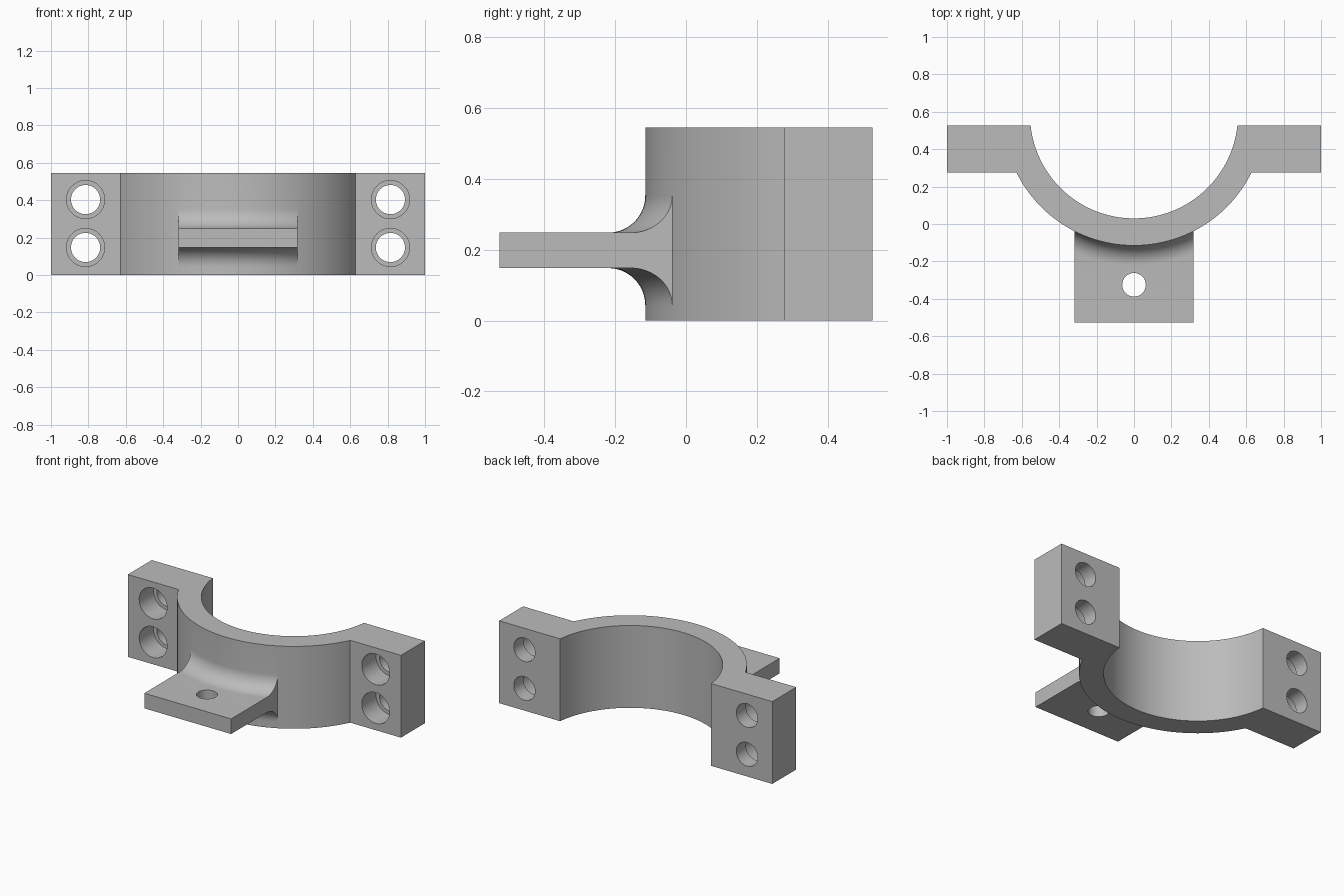
import bpy, bmesh, math

if "Cube" in bpy.data.objects:
    bpy.data.objects.remove(bpy.data.objects["Cube"], do_unlink=True)

HEIGHT = 0.545
AXIS_Y = 0.586                      # axis of the half ring
R_IN, R_OUT = 0.556, 0.701
BACK, FLANGE_FRONT, FRONT = 0.526, 0.276, -0.526
TAB_X, TAB_LOW, TAB_HIGH = 0.318, 0.148, 0.248
FILLET = 0.105

grey = bpy.data.materials.new("plain grey")
grey.use_nodes = True
colour = (0.5, 0.5, 0.5, 1)
grey.diffuse_color = colour
grey.node_tree.nodes["Principled BSDF"].inputs["Base Color"].default_value = colour


def finish(name, bm):
    bmesh.ops.recalc_face_normals(bm, faces=bm.faces[:])
    mesh = bpy.data.meshes.new(name)
    bm.to_mesh(mesh)
    bm.free()
    mesh.materials.append(grey)
    obj = bpy.data.objects.new(name, mesh)
    bpy.context.collection.objects.link(obj)
    return obj


def loft(name, rings):
    """Join equal closed loops with quads and cap both ends."""
    bm = bmesh.new()
    loops = [[bm.verts.new(p) for p in ring] for ring in rings]
    n = len(loops[0])
    for a, b in zip(loops, loops[1:]):
        for i in range(n):
            j = (i + 1) % n
            bm.faces.new((a[i], a[j], b[j], b[i]))
    bm.faces.new(loops[0])
    bm.faces.new(loops[-1][::-1])
    return finish(name, bm)


def arc(radius, y_end, steps=96):
    """Points of the ring from +x to -x, ending on the line y = y_end."""
    half = math.acos((AXIS_Y - y_end) / radius)
    angles = [half * (1 - 2 * i / steps) for i in range(steps + 1)]
    return [(radius * math.sin(a), AXIS_Y - radius * math.cos(a)) for a in angles]


def cylinder(bm, radius, start, end):
    """Add a closed cylinder along y or z between two points."""
    circles = []
    for c in (start, end):
        ring = []
        for i in range(48):
            a = math.tau * i / 48
            u, v = radius * math.cos(a), radius * math.sin(a)
            along_z = start[2] != end[2]
            offset = (u, v, 0) if along_z else (u, 0, v)
            ring.append(bm.verts.new([p + q for p, q in zip(c, offset)]))
        circles.append(ring)
    a, b = circles
    for i in range(48):
        j = (i + 1) % 48
        bm.faces.new((a[i], a[j], b[j], b[i]))
    bm.faces.new(a[::-1])
    bm.faces.new(b)


def boolean(target, tool, operation):
    mod = target.modifiers.new(operation.lower(), "BOOLEAN")
    mod.operation, mod.solver, mod.object = operation, "EXACT", tool
    bpy.context.view_layer.objects.active = target
    bpy.ops.object.modifier_apply(modifier=mod.name)
    bpy.data.objects.remove(tool, do_unlink=True)


# Half ring with a flange at each side, from one plan outline
outline = arc(R_OUT, FLANGE_FRONT)
outline += [(-1, FLANGE_FRONT), (-1, BACK)]
outline += arc(R_IN, BACK)[::-1]
outline += [(1, BACK), (1, FLANGE_FRONT)]
clamp = loft("clamp_body", [[(x, y, z) for x, y in outline] for z in (0, HEIGHT)])

# Front tab, flaring into the ring with a fillet above and below
flare = []
for i in range(17):
    a = math.pi / 2 * i / 16
    flare.append((R_OUT + FILLET * (1 - math.sin(a)), FILLET * (1 - math.cos(a))))
flare.append((R_OUT - 0.05, FILLET))
sections = []
for i in range(33):
    x = TAB_X * (i / 16 - 1)
    curve = [(AXIS_Y - math.sqrt(r * r - x * x), h) for r, h in flare]
    section = [(x, FRONT, TAB_LOW), (x, FRONT, TAB_HIGH)]
    section += [(x, y, TAB_HIGH + h) for y, h in curve]
    section += [(x, y, TAB_LOW - h) for y, h in reversed(curve)]
    sections.append(section)
boolean(clamp, loft("front_tab", sections), "UNION")

# Counterbored bolt holes in the flanges, and the plain hole in the tab
holes, bores = bmesh.new(), bmesh.new()
for x in (-0.815, 0.815):
    for z in (0.147, 0.403):
        cylinder(holes, 0.078, (x, 0.2, z), (x, 0.6, z))
        cylinder(bores, 0.102, (x, 0.2, z), (x, FLANGE_FRONT + 0.15, z))
cylinder(holes, 0.063, (0, -0.325, 0.1), (0, -0.325, 0.3))
boolean(clamp, finish("hole_cutter", holes), "DIFFERENCE")
boolean(clamp, finish("bore_cutter", bores), "DIFFERENCE")

# Smooth curved walls, crisp edges
bpy.ops.object.select_all(action="DESELECT")
clamp.select_set(True)
bpy.context.view_layer.objects.active = clamp
bpy.ops.object.shade_smooth_by_angle(angle=math.radians(25))
